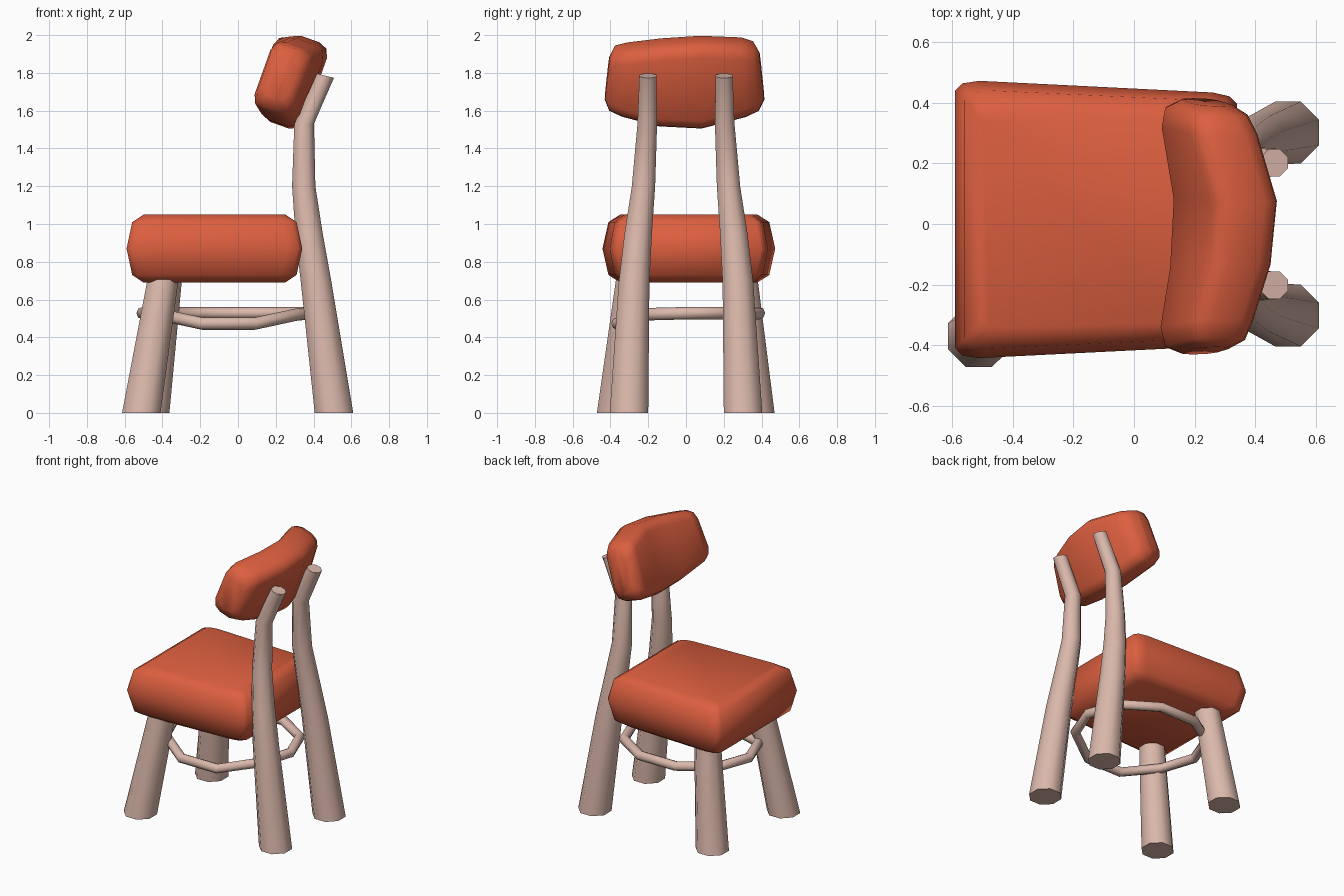
import bpy, bmesh, math
from mathutils import Vector

if "Cube" in bpy.data.objects:
    bpy.data.objects.remove(bpy.data.objects["Cube"])


def material(name, rgb):
    m = bpy.data.materials.new(name)
    m.use_nodes = True
    m.diffuse_color = (*rgb, 1)
    m.node_tree.nodes["Principled BSDF"].inputs["Base Color"].default_value = (*rgb, 1)
    return m


fabric = material("orange red fabric", (0.72, 0.115, 0.05))
wood = material("pale pink wood", (0.71, 0.48, 0.41))


def loft(name, rings, mat, closed=False):
    """Skin a list of equal-length rings, capping the ends unless closed."""
    bm = bmesh.new()
    loops = [[bm.verts.new(p) for p in ring] for ring in rings]
    pairs = list(zip(loops, loops[1:]))
    if closed:
        pairs.append((loops[-1], loops[0]))
    else:
        bm.faces.new(loops[0])
        bm.faces.new(loops[-1])
    for a, b in pairs:
        for i in range(len(a)):
            j = (i + 1) % len(a)
            bm.faces.new((a[i], a[j], b[j], b[i]))
    bmesh.ops.recalc_face_normals(bm, faces=bm.faces)
    mesh = bpy.data.meshes.new(name)
    bm.to_mesh(mesh)
    bm.free()
    mesh.materials.append(mat)
    obj = bpy.data.objects.new(name, mesh)
    bpy.context.collection.objects.link(obj)
    bpy.ops.object.select_all(action='DESELECT')
    obj.select_set(True)
    bpy.context.view_layer.objects.active = obj
    bpy.ops.object.shade_smooth_by_angle(angle=math.radians(62))
    return obj


def rounded_rect(a0, a1, b0, b1, r):
    """Rectangle outline with three points on each corner."""
    pts = []
    corners = [(a0, b0, 1, 1), (a1, b0, -1, 1), (a1, b1, -1, -1), (a0, b1, 1, -1)]
    for k, (a, b, sa, sb) in enumerate(corners):
        arc = [(0, r), (0.3 * r, 0.3 * r), (r, 0)]
        for da, db in (arc if k % 2 == 0 else arc[::-1]):
            pts.append((a + sa * da, b + sb * db))
    return pts


# Seat cushion: rounded outline, narrower toward the back
def seat_ring(z, inset):
    ring = []
    for x, s in rounded_rect(-0.59 + inset, 0.34 - inset, -1 + inset * 2.2, 1 - inset * 2.2, 0.08):
        # keep corner rounding even in both directions
        half = 0.438 - 0.05 * (x + 0.125)
        ring.append((x, 0.015 + s * half, z))
    return ring


loft("seat_cushion", [seat_ring(z, i) for z, i in
     ((0.69, 0.09), (0.73, 0.03), (0.87, 0), (1.01, 0.03), (1.05, 0.09))], fabric)

# Backrest: tilted sections swept across y, bowed backward in the middle
up = Vector((0.336, 0, 0.94))
out = Vector((0.94, 0, -0.336))
origin = Vector((0.077, 0, 1.68))


def back_ring(y, bow, low, high, inset):
    ring = []
    for u, v in rounded_rect(bow + inset, bow + 0.235 - inset, low, high, 0.065):
        flare = 1.03 - 0.25 * max(v, 0)
        ring.append(origin + out * u + up * v + Vector((0, y * flare, 0)))
    return ring


loft("backrest", [back_ring(*s) for s in (
    (-0.42, 0.0, 0.02, 0.26, 0.055), (-0.395, 0.0, -0.03, 0.31, 0.015),
    (-0.33, 0.008, -0.055, 0.325, 0), (-0.14, 0.055, -0.093, 0.365, 0),
    (0.08, 0.07, -0.10, 0.385, 0), (0.31, 0.012, -0.055, 0.355, 0),
    (0.375, 0.0, -0.03, 0.335, 0.015), (0.405, 0.0, 0.02, 0.285, 0.055))], fabric)


# Legs: octagonal tubes through (x, y, z, radius) stations
def leg(name, stations, tilt=0):
    rings = []
    for n, (x, y, z, r) in enumerate(stations):
        ring = []
        for k in range(8):
            a = math.tau * (k + 0.5) / 8
            dx, dy = r * 1.06 * math.cos(a), r * 1.06 * math.sin(a)
            slope = tilt if n == len(stations) - 1 else 0
            ring.append((x + dx, y + dy, z - slope * dx))
        rings.append(ring)
    return loft(name, rings, wood)


leg("front_right_leg", [(-0.512, -0.37, 0, 0.104), (-0.385, -0.28, 0.78, 0.082)])
leg("front_left_leg", [(-0.465, 0.367, 0, 0.104), (-0.37, 0.29, 0.78, 0.082)])
for side, name in ((-1, "back_right_leg"), (1, "back_left_leg")):
    leg(name, [(x, side * y, z, r) for x, y, z, r in (
        (0.508, 0.302, 0, 0.104), (0.414, 0.275, 0.69, 0.083),
        (0.376, 0.253, 0.95, 0.074), (0.348, 0.225, 1.2, 0.063),
        (0.35, 0.205, 1.53, 0.053), (0.463, 0.202, 1.785, 0.046))], tilt=0.25)

# Ring stretcher: bent oval tube that sags on the right side
count = 10
rings = []
for i in range(count):
    a = math.tau * i / count
    c, s = math.cos(a), math.sin(a)
    z = 0.528 - 0.055 * max(0, min(1, (-s - 0.55) / 0.35))
    radial = Vector((c, s, 0))
    centre = Vector((-0.05 + 0.455 * c, 0.012 + 0.395 * s, z))
    rings.append([centre + 0.033 * (radial * math.cos(t) + Vector((0, 0, math.sin(t))))
                  for t in (math.tau * k / 8 for k in range(8))])
loft("ring_stretcher", rings, wood, closed=True)
